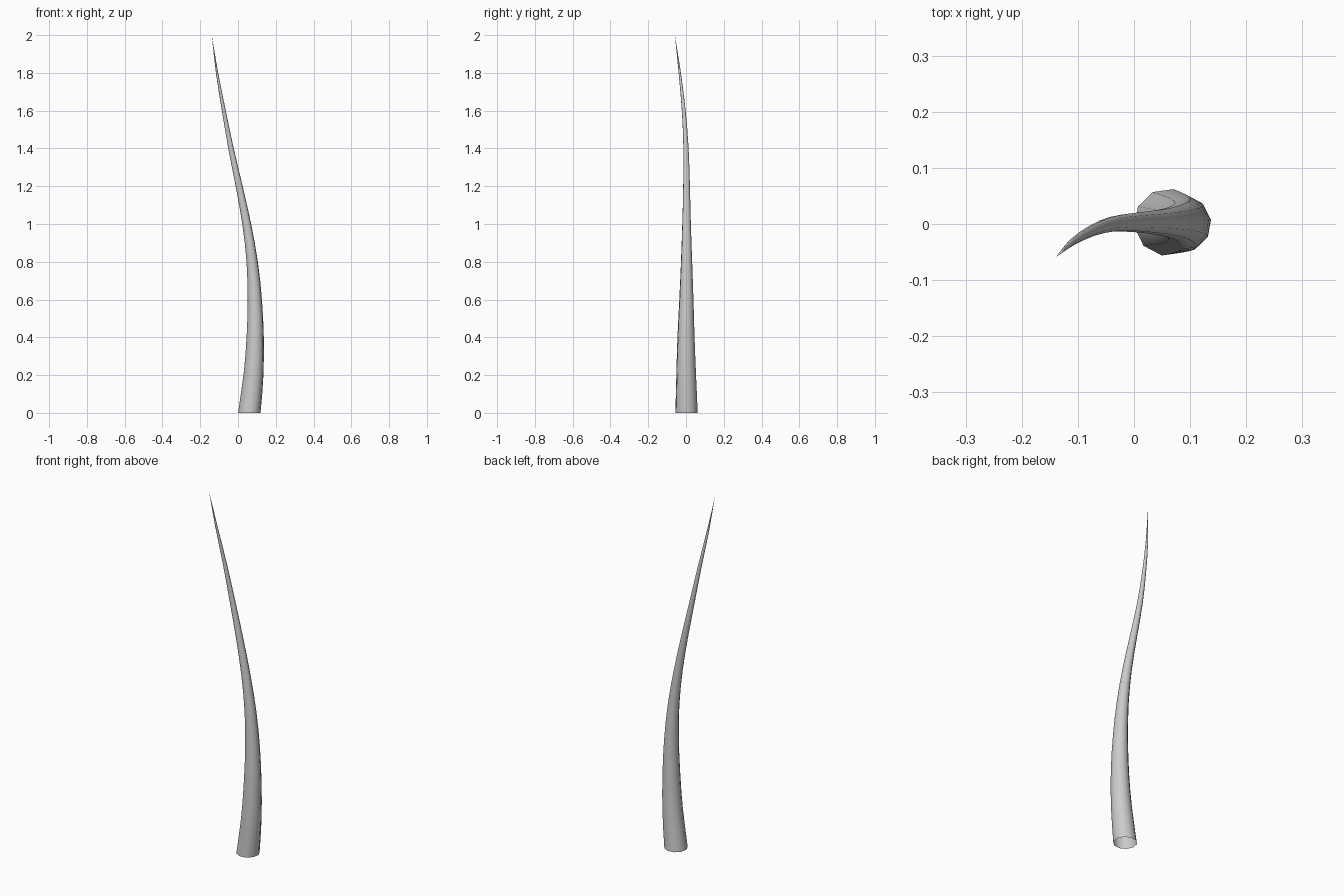
import bpy, bmesh, math
from mathutils import Vector

if "Cube" in bpy.data.objects:
    bpy.data.objects.remove(bpy.data.objects["Cube"])

SIDES = 10
START = math.radians(80)

# centre line and radius: x, y, z, r
PATH = [
    (0.060, 0.003, 0.0, 0.060),
    (0.082, 0.001, 0.2, 0.053),
    (0.091, 0.000, 0.4, 0.046),
    (0.089, 0.002, 0.6, 0.038),
    (0.075, 0.003, 0.8, 0.030),
    (0.046, 0.003, 1.0, 0.023),
    (0.006, 0.003, 1.2, 0.018),
    (-0.037, 0.000, 1.4, 0.014),
    (-0.075, -0.012, 1.6, 0.010),
    (-0.111, -0.033, 1.8, 0.006),
    (-0.139, -0.059, 2.0, 0.0),
]


def smooth_path(points, steps):
    """Catmull-Rom points through the path, including the radius."""
    pts = [Vector(p) for p in points]
    pts = [2 * pts[0] - pts[1]] + pts + [2 * pts[-1] - pts[-2]]
    out = []
    for i in range(1, len(pts) - 2):
        a, b, c, d = pts[i - 1:i + 3]
        for s in range(steps):
            t = s / steps
            out.append(0.5 * (2 * b + (c - a) * t + (2 * a - 5 * b + 4 * c - d) * t * t
                              + (3 * b - a - 3 * c + d) * t ** 3))
    return out + [pts[-2]]


# tapered, curved horn lofted from ten-sided rings, open at the foot
bm = bmesh.new()
path = smooth_path(PATH, 2)
rings = []
for i, p in enumerate(path[:-1]):
    # rings lean with the curve, the foot stays flat on the floor
    q = path[i + 1] - path[max(i - 1, 0)]
    sx, sy = (q[0] / q[2], q[1] / q[2]) if i else (0, 0)
    ring = []
    for k in range(SIDES):
        ang = START + 2 * math.pi * k / SIDES
        dx, dy = p[3] * math.cos(ang), p[3] * math.sin(ang)
        ring.append(bm.verts.new((p[0] + dx, p[1] + dy, p[2] - dx * sx - dy * sy)))
    rings.append(ring)

for low, high in zip(rings, rings[1:]):
    for k in range(SIDES):
        n = (k + 1) % SIDES
        bm.faces.new((low[k], low[n], high[n], high[k]))

# pointed tip
tip = bm.verts.new(path[-1][:3])
for k in range(SIDES):
    bm.faces.new((rings[-1][k], rings[-1][(k + 1) % SIDES], tip))

for f in bm.faces:
    f.smooth = True
mesh = bpy.data.meshes.new("curved_horn")
bm.to_mesh(mesh)
bm.free()
horn = bpy.data.objects.new("curved_horn", mesh)
bpy.context.collection.objects.link(horn)
